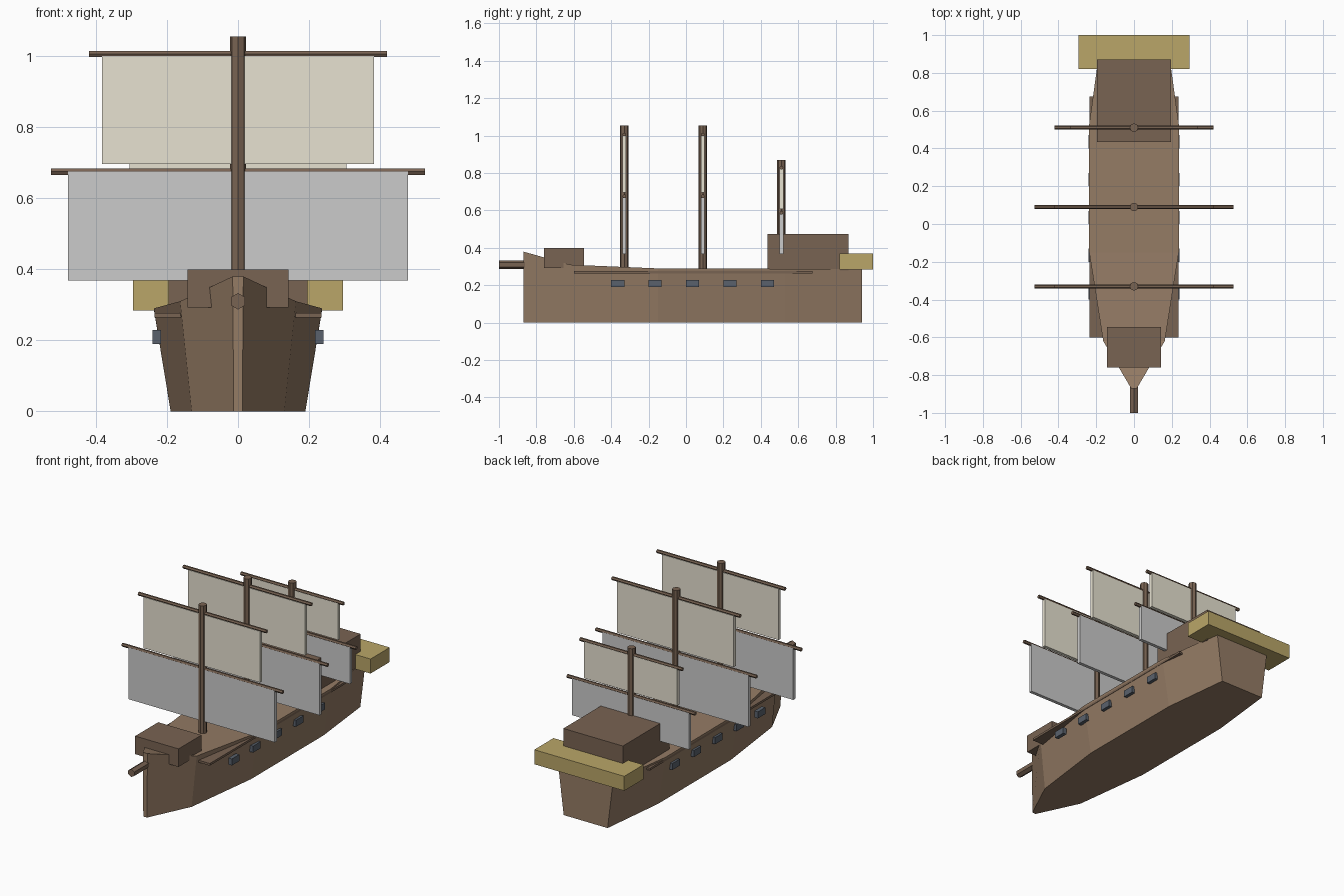
import bpy, bmesh
from math import pi
from mathutils import Matrix

if "Cube" in bpy.data.objects:
    bpy.data.objects.remove(bpy.data.objects["Cube"])


def material(name, rgb):
    m = bpy.data.materials.new(name)
    m.diffuse_color = (*rgb, 1)
    m.use_nodes = True
    m.node_tree.nodes["Principled BSDF"].inputs["Base Color"].default_value = m.diffuse_color
    return m


HULL = material("hull_wood", (0.30, 0.20, 0.13))
WOOD = material("dark_wood", (0.19, 0.125, 0.085))
GOLD = material("gilded_wood", (0.49, 0.38, 0.14))
CREAM = material("cream_canvas", (0.80, 0.76, 0.64))
IRON = material("gun_iron", (0.10, 0.12, 0.15))


def finish(name, bm, mat):
    bmesh.ops.recalc_face_normals(bm, faces=bm.faces)
    me = bpy.data.meshes.new(name)
    bm.to_mesh(me)
    bm.free()
    if mat:
        me.materials.append(mat)
    ob = bpy.data.objects.new(name, me)
    bpy.context.collection.objects.link(ob)
    return ob


def box(name, x, y, z, mat=None):
    """Box from (min, max) ranges."""
    bm = bmesh.new()
    size = [b - a for a, b in (x, y, z)]
    mid = [(a + b) / 2 for a, b in (x, y, z)]
    bmesh.ops.create_cube(bm, size=1, matrix=Matrix.Translation(mid) @ Matrix.Diagonal((*size, 1)))
    return finish(name, bm, mat)


def rod(name, mid, length, radius, sides, mat, rot=Matrix()):
    bm = bmesh.new()
    bmesh.ops.create_cone(bm, cap_ends=True, segments=sides, radius1=radius, radius2=radius,
                          depth=length, matrix=Matrix.Translation(mid) @ rot)
    return finish(name, bm, mat)


# Hull: lofted trapezoid stations (y, deck half width, deck height)
stations = [(-0.87, 0.015, 0.38), (-0.62, 0.163, 0.31), (-0.15, 0.237, 0.29),
            (0.53, 0.237, 0.288), (0.94, 0.18, 0.288)]
bm = bmesh.new()
rings = [[bm.verts.new(p) for p in ((-w * 0.8, y, 0), (w * 0.8, y, 0), (w, y, z), (-w, y, z))]
         for y, w, z in stations]
for a, b in zip(rings, rings[1:]):
    for i in range(4):
        j = (i + 1) % 4
        bm.faces.new((a[i], a[j], b[j], b[i]))
bm.faces.new(rings[0])
bm.faces.new(rings[-1])
finish("hull", bm, HULL)

# Deck houses and stern gallery
box("forecastle", (-0.142, 0.142), (-0.76, -0.545), (0.293, 0.40), WOOD)
box("aft_cabin", (-0.195, 0.195), (0.435, 0.87), (0.28, 0.473), WOOD)
box("stern_gallery", (-0.295, 0.295), (0.82, 1.0), (0.284, 0.37), GOLD)

# Side rails and gun ports
for side, s in (("left", -1), ("right", 1)):
    box(f"rail_{side}", sorted((s * 0.15, s * 0.235)), (-0.6, 0.675), (0.264, 0.277), WOOD)
    for i in range(5):
        y = -0.365 + 0.2 * i
        box(f"gun_port_{side}_{i + 1}", sorted((s * 0.217, s * 0.24)),
            (y - 0.035, y + 0.035), (0.19, 0.229), IRON)

# Bowsprit
rod("bowsprit", (0, -0.9, 0.31), 0.2, 0.023, 6, WOOD, Matrix.Rotation(pi / 2, 4, 'X'))

# Masts: top height, then (yard z, yard half, sail half, sail bottom, sail top) per tier
full = (1.055, (0.675, 0.527, 0.479, 0.368, 0.676), (1.006, 0.42, 0.383, 0.697, 1.0))
small = (0.87, (0.587, 0.42, 0.383, 0.368, 0.585), (0.828, 0.336, 0.306, 0.608, 0.825))
for label, y, (top, *tiers) in (("fore", -0.33, full), ("main", 0.09, full), ("mizzen", 0.51, small)):
    rod(f"{label}_mast", (0, y, (0.28 + top) / 2), top - 0.28, 0.023, 8, WOOD)
    for tier, mat, (z, yard, sail, low, high) in zip(("lower", "upper"), (None, CREAM), tiers):
        rod(f"{label}_{tier}_yard", (0, y, z), 2 * yard, 0.0105, 6, WOOD,
            Matrix.Rotation(pi / 2, 4, 'Y'))
        box(f"{label}_{tier}_sail", (-sail, sail), (y - 0.01, y + 0.01), (low, high), mat)
